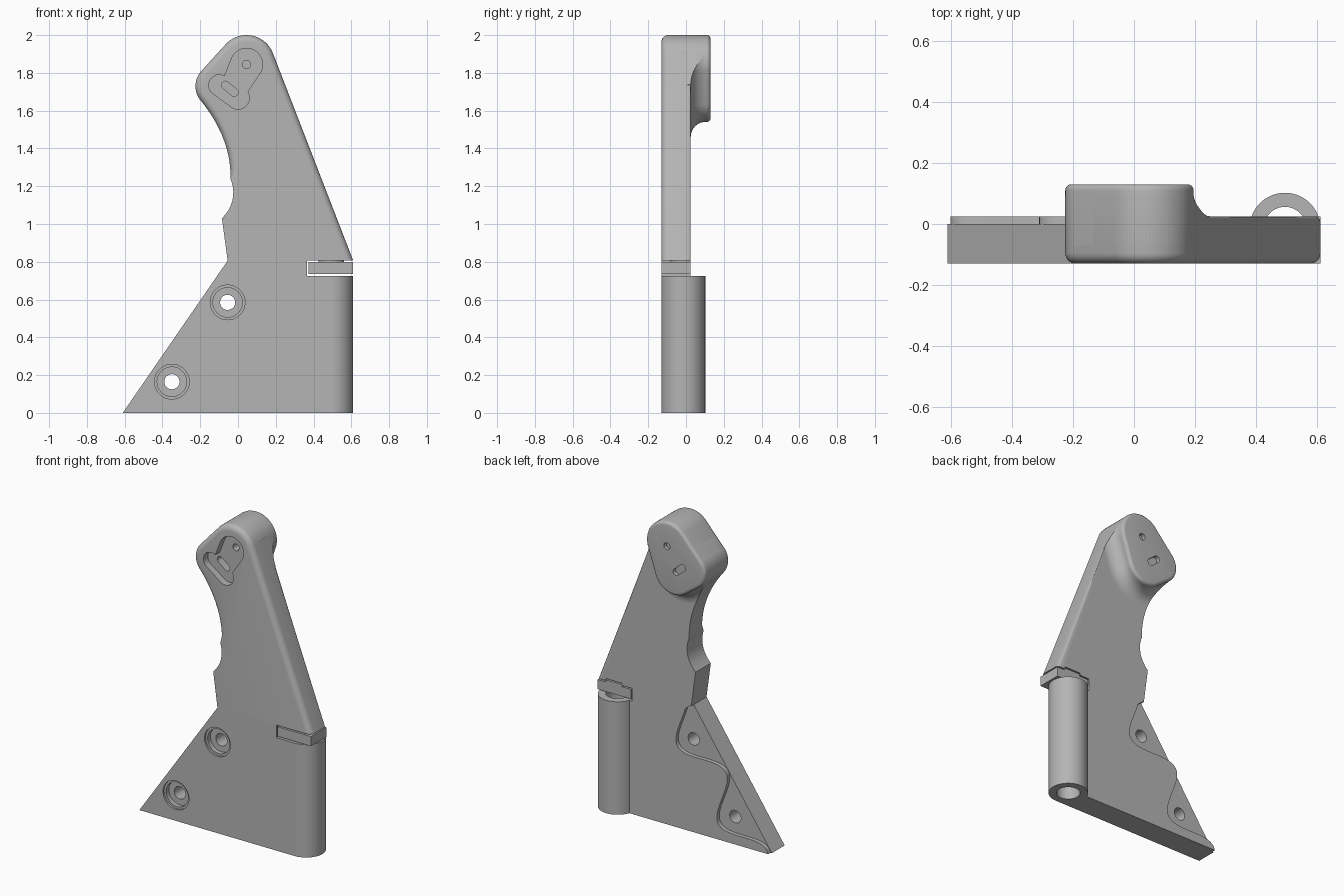
import bpy, bmesh
from math import sin, cos, pi, acos, atan2, hypot, radians
from mathutils import Vector
from mathutils.geometry import interpolate_bezier

cube = bpy.data.objects.get("Cube")
if cube:
    bpy.data.objects.remove(cube, do_unlink=True)

GREY = (0.46, 0.46, 0.46, 1)
grey = bpy.data.materials.new("plain_grey")
grey.use_nodes = True
grey.diffuse_color = GREY
grey.node_tree.nodes["Principled BSDF"].inputs["Base Color"].default_value = GREY

FRONT, BACK, REAR = -0.13, 0.025, 0.13


def hull(circles, grow=0, start=0, end=2 * pi, steps=72):
    """Outline wrapped round circles (x, z, r), counter-clockwise."""
    full = end - start > 6.28
    pts = []
    for i in range(steps if full else steps + 1):
        t = start + (end - start) * i / steps
        c = max(circles, key=lambda k: k[0] * cos(t) + k[1] * sin(t) + k[2])
        pts.append((c[0] + (c[2] + grow) * cos(t), c[1] + (c[2] + grow) * sin(t)))
    return pts


def loft(name, rings, upright=False):
    """Closed solid through (outline, level) rings, along y or z."""
    bm = bmesh.new()
    rows = [[bm.verts.new((p, q, lv) if upright else (p, lv, q)) for p, q in pts]
            for pts, lv in rings]
    n = len(rows[0])
    for lo, hi in zip(rows, rows[1:]):
        for i in range(n):
            j = (i + 1) % n
            bm.faces.new((lo[i], lo[j], hi[j], hi[i]))
    bm.faces.new(rows[0])
    bm.faces.new(rows[-1])
    bmesh.ops.recalc_face_normals(bm, faces=bm.faces)
    me = bpy.data.meshes.new(name)
    bm.to_mesh(me)
    bm.free()
    me.materials.append(grey)
    ob = bpy.data.objects.new(name, me)
    bpy.context.collection.objects.link(ob)
    return ob


def prism(name, pts, a, b, upright=False):
    return loft(name, [(pts, a), (pts, b)], upright)


def round_edges(ob, level, width, rule):
    """Round the rim edges at one y level that satisfy a rule."""
    bm = bmesh.new()
    bm.from_mesh(ob.data)
    rim = [e for e in bm.edges if all(abs(v.co.y - level) < 1e-4 for v in e.verts) and rule(e)]
    bmesh.ops.bevel(bm, geom=rim, offset=width, segments=5, profile=0.5,
                    affect='EDGES', clamp_overlap=False)
    bm.to_mesh(ob.data)
    bm.free()


def boolean(ob, tools, op='DIFFERENCE'):
    bpy.context.view_layer.objects.active = ob
    for tool in tools:
        tool.hide_render = True
        m = ob.modifiers.new("cut", 'BOOLEAN')
        m.operation, m.solver, m.object = op, 'EXACT', tool
        bpy.ops.object.modifier_apply(modifier=m.name)


# Head and arm outlines
head_circles = [(0.045, 1.85, 0.15), (-0.105, 1.73, 0.12), (0.0, 1.68, 0.14)]
cx, cz, cr = head_circles[0]
foot = (0.61, 0.806)
dx, dz = foot[0] - cx, foot[1] - cz
tangent = atan2(dz, dx) + acos(cr / hypot(dx, dz))
outline = hull(head_circles, 0, tangent, radians(220), 48)


def curve(a, b, c, d, n):
    return [tuple(p) for p in interpolate_bezier(*(Vector(k) for k in (a, b, c, d)), n)]


neck = (-0.04, 1.24)
outline += curve(outline[-1], (-0.1, 1.535), (-0.035, 1.39), neck, 16)[1:]
outline += curve(neck, (-0.015, 1.18), (-0.015, 1.1), (-0.085, 1.03), 10)[1:]
outline += [(-0.055, 0.806), foot]

arm = prism("arm", outline, FRONT, BACK)
round_edges(arm, FRONT, 0.035, lambda e: (e.verts[0].co.z + e.verts[1].co.z) / 2 > 1.24)
round_edges(arm, BACK, 0.02, lambda e: e.calc_length() > 0.8)

head = prism("head", hull(head_circles), -0.07, REAR)
round_edges(head, REAR, 0.02, lambda e: True)

# Concave blend from head down to the arm's back face
R = 0.08
rings = [(hull(head_circles, R), 0.0)]
for i in range(9):
    t = pi / 2 * i / 8
    rings.append((hull(head_circles, R * (1 - sin(t)) - 0.001), BACK + R * (1 - cos(t))))
blend = loft("head_blend", rings)
trim = prism("blend_trim", outline, -0.05, 0.2)
boolean(blend, [trim], 'INTERSECT')

# Lower plate and hinge barrel
bx, by, br = 0.494, -0.014, 0.116
plate = prism("lower_plate", [(-0.61, 0), (bx, 0), (bx, 0.725), (0.365, 0.725),
                              (0.365, 0.806), (-0.055, 0.806)], FRONT, BACK)
barrel = prism("hinge_barrel", hull([(bx, by, br)]), 0, 0.725, True)

# Spacer clip with a locating boss
clip = prism("spacer_clip", [(0.373, 0.736), (0.61, 0.736), (0.61, 0.798), (0.373, 0.798)],
             FRONT, BACK)
boss_pts = [(x, min(y, BACK)) for x, y in hull([(bx, by, 0.068)])]
boss = prism("clip_boss", boss_pts, 0.79, 0.812, True)

# Cutters: bore, head pocket, through holes
bore = prism("bore_cutter", hull([(bx, by, 0.07)]), -0.1, 0.82, True)
pocket_a = prism("pocket_cutter_a", hull([(-0.1, 1.735, 0.055), (0, 1.668, 0.06)]), -0.3, -0.085)
pocket_b = prism("pocket_cutter_b", hull([(0.045, 1.845, 0.085), (-0.02, 1.72, 0.07)]), -0.3, -0.0851)
pin = prism("pin_cutter", hull([(0.045, 1.845, 0.022)], steps=32), -0.3, 0.3)
slot = prism("slot_cutter", hull([(-0.066, 1.735, 0.021), (-0.02, 1.697, 0.021)], steps=32), -0.3, 0.3)

# Cutters: stepped bolt holes
bolt_cutters = []
for x, z in ((-0.055, 0.585), (-0.35, 0.165)):
    for r, depth in ((0.092, 0.012), (0.078, 0.04), (0.04, 0.6)):
        bolt_cutters.append(prism("bolt_cutter", hull([(x, z, r)], steps=48), -0.3, FRONT + depth))

# Cutter: scalloped recess along the sloping back edge
slope = Vector((0.555, 0.806))
length = slope.length
along = slope / length
inward = Vector((along.y, -along.x))
corner = Vector((-0.61, 0))
scallop = [corner - inward * 0.1 - along * 0.1, ]
for i in range(61):
    s = length * i / 60
    d = 0.24 * cos(pi * (s - 0.8) / 0.513) ** 2 + 0.002
    scallop.append(corner + along * s + inward * d)
scallop.append(corner + along * (length + 0.01) - inward * 0.1)
recess = prism("recess_cutter", [tuple(p) for p in scallop], 0.0, 0.1)

boolean(arm, [bore, pocket_a, pocket_b, pin, slot])
boolean(head, [pin, slot])
boolean(plate, [bore, recess] + bolt_cutters)
boolean(barrel, [bore])

for tool in [trim, bore, pocket_a, pocket_b, pin, slot, recess] + bolt_cutters:
    bpy.data.objects.remove(tool, do_unlink=True)

# Smooth curved walls, keep crisp edges
for ob in (arm, head, blend, plate, barrel, clip, boss):
    bpy.ops.object.select_all(action='DESELECT')
    ob.select_set(True)
    bpy.context.view_layer.objects.active = ob
    bpy.ops.object.shade_smooth_by_angle(angle=radians(32))
